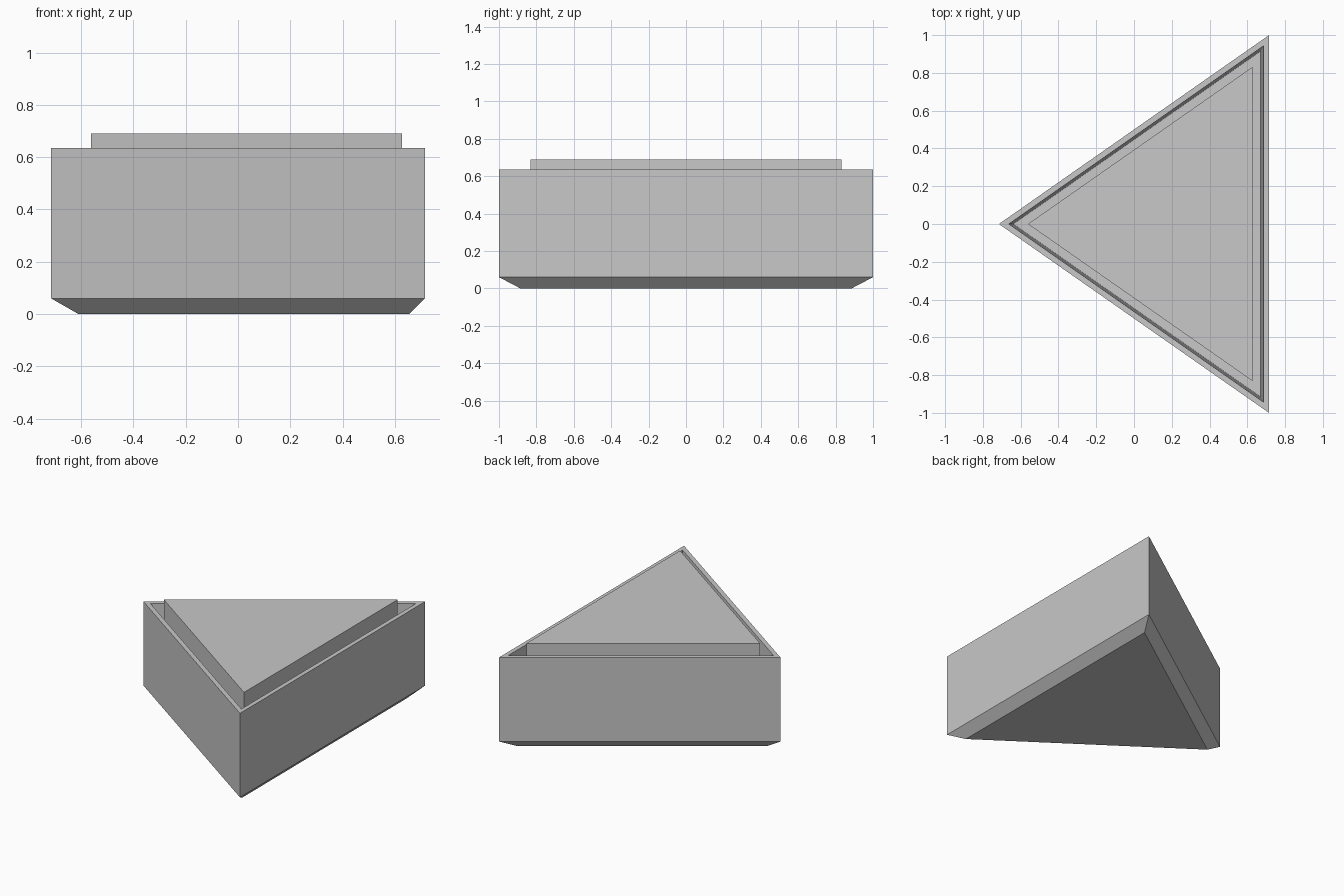
import bpy
import bmesh
from mathutils import Vector

cube = bpy.data.objects.get("Cube")
if cube:
    bpy.data.objects.remove(cube, do_unlink=True)

# Plain grey material
grey = bpy.data.materials.new("plain_grey")
grey.use_nodes = True
colour = (0.58, 0.58, 0.58, 1)
grey.diffuse_color = colour
grey.node_tree.nodes["Principled BSDF"].inputs["Base Color"].default_value = colour

# Triangular footprint, shrunk evenly towards its incentre
HALF = 0.715
CORNERS = [Vector((-HALF, 0)), Vector((HALF, -1)), Vector((HALF, 1))]
slant = (CORNERS[1] - CORNERS[0]).length
INRADIUS = 2 * HALF / (1 + slant)
CENTRE = Vector((HALF - INRADIUS, 0))


def triangle(inset):
    return [CENTRE + (c - CENTRE) * (1 - inset / INRADIUS) for c in CORNERS]


def loft(name, levels):
    """Closed solid through triangular rings given as (inset, height)."""
    bm = bmesh.new()
    rings = [[bm.verts.new((p.x, p.y, z)) for p in triangle(inset)]
             for inset, z in levels]
    bm.faces.new(rings[0][::-1])
    bm.faces.new(rings[-1])
    for low, high in zip(rings, rings[1:]):
        for i in range(3):
            j = (i + 1) % 3
            bm.faces.new((low[i], low[j], high[j], high[i]))
    bmesh.ops.recalc_face_normals(bm, faces=bm.faces)
    mesh = bpy.data.meshes.new(name)
    bm.to_mesh(mesh)
    bm.free()
    mesh.materials.append(grey)
    obj = bpy.data.objects.new(name, mesh)
    bpy.context.collection.objects.link(obj)
    return obj


FLOOR = 0.06
RIM = 0.635

# Outer tray: chamfered base, upright walls, thin rim, tapered inside, floor
loft("outer_tray", [(0.06, 0), (0, FLOOR), (0, RIM),
                    (0.03, RIM), (0.044, FLOOR)])

# Inner block standing on the tray floor and rising above the rim
loft("inner_block", [(0.088, FLOOR), (0.088, 0.69)])
